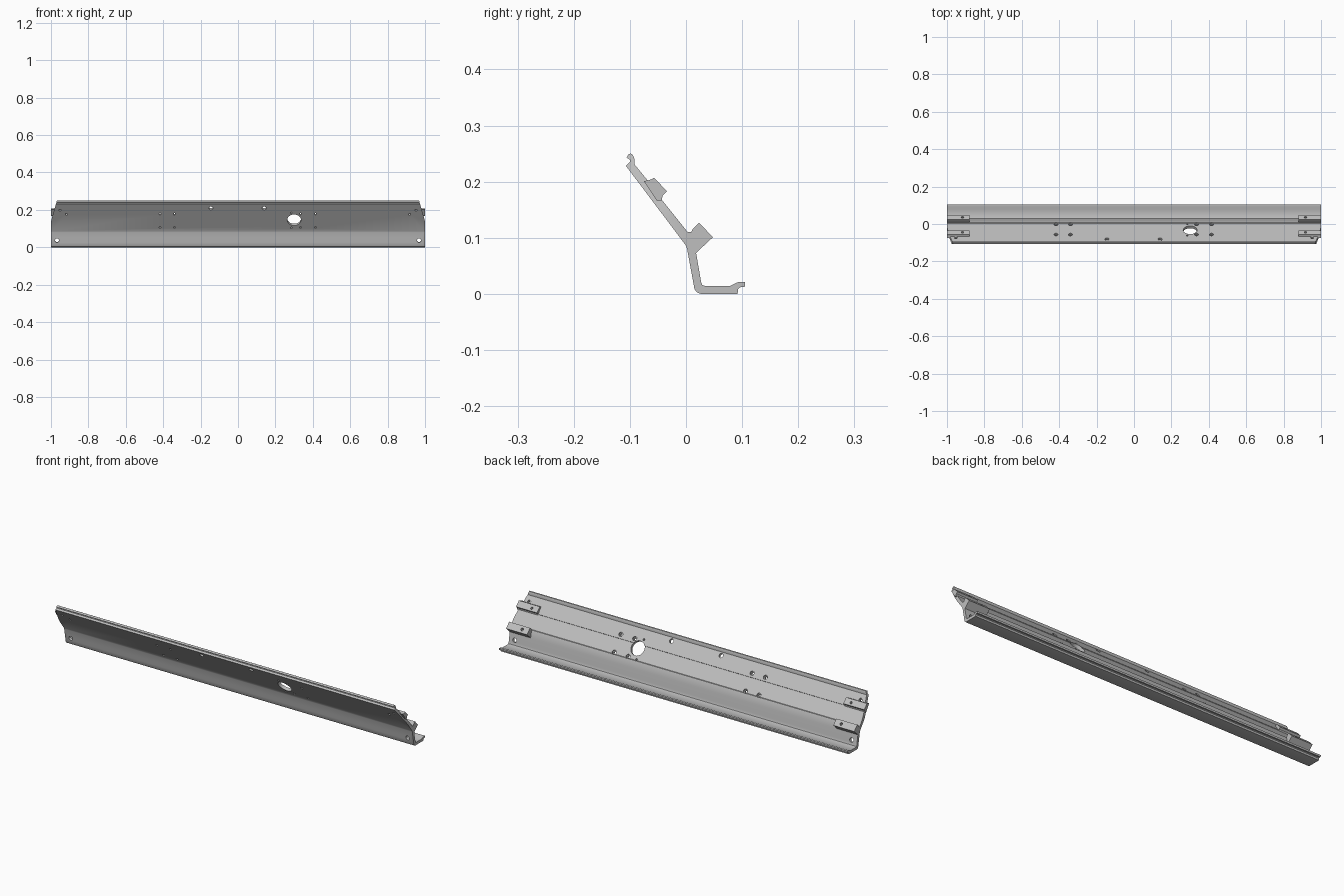
import bpy, bmesh
from mathutils import Vector, Matrix

if "Cube" in bpy.data.objects:
    bpy.data.objects.remove(bpy.data.objects["Cube"])

metal = bpy.data.materials.new("brushed_grey")
metal.use_nodes = True
grey = (0.52, 0.52, 0.52, 1)
metal.diffuse_color = grey
metal.node_tree.nodes["Principled BSDF"].inputs["Base Color"].default_value = grey


def make_object(name, bm):
    bmesh.ops.recalc_face_normals(bm, faces=bm.faces)
    mesh = bpy.data.meshes.new(name)
    bm.to_mesh(mesh)
    bm.free()
    mesh.materials.append(metal)
    obj = bpy.data.objects.new(name, mesh)
    bpy.context.collection.objects.link(obj)
    return obj


def prism(bm, points, offset):
    """Extrude a closed outline of 3D points along an offset."""
    face = bm.faces.new([bm.verts.new(p) for p in points])
    ext = bmesh.ops.extrude_face_region(bm, geom=[face])["geom"]
    bmesh.ops.translate(bm, vec=offset, verts=[v for v in ext if isinstance(v, bmesh.types.BMVert)])


def extrude_x(name, profile, x0, x1):
    bm = bmesh.new()
    prism(bm, [(x0, y, z) for y, z in profile], (x1 - x0, 0, 0))
    return make_object(name, bm)


def drill(bm, center, axis, radius, depth):
    turn = Vector(axis).to_track_quat("Z", "Y").to_matrix().to_4x4()
    bmesh.ops.create_cone(bm, cap_ends=True, segments=24, radius1=radius, radius2=radius,
                          depth=depth, matrix=Matrix.Translation(center) @ turn)


def cut(obj, cutter):
    cutter.hide_render = True
    mod = obj.modifiers.new("cut", "BOOLEAN")
    mod.operation, mod.solver, mod.object = "DIFFERENCE", "EXACT", cutter
    bpy.ops.object.select_all(action="DESELECT")
    bpy.context.view_layer.objects.active = obj
    obj.select_set(True)
    bpy.ops.object.modifier_apply(modifier=mod.name)


# Directions across the sloped plate and the leg
PLATE = Vector((0, 0.798, 0.603))
LEG = Vector((0, 0.98, 0.196))


def on_plate(x, z):
    """Point on the middle of the plate thickness."""
    return Vector((x, 0.006 - (z - 0.09) * 0.756, z))


# Rail: foot with lip, leg, sloped plate and hooked top edge
rail_profile = [
    (0.026, 0), (0.092, 0), (0.093, 0.009), (0.097, 0.012), (0.104, 0.012),
    (0.105, 0.014), (0.105, 0.021), (0.093, 0.021), (0.078, 0.014),
    (0.034, 0.014), (0.029, 0.016), (0.027, 0.021), (0.018, 0.073),
    (0.011, 0.107), (0.009, 0.11), (0.003, 0.11), (-0.045, 0.170),
    (-0.0435, 0.172), (-0.092, 0.231), (-0.092, 0.241), (-0.095, 0.248),
    (-0.099, 0.25), (-0.103, 0.248), (-0.106, 0.243), (-0.1, 0.239),
    (-0.1, 0.235), (-0.107, 0.228), (0, 0.086), (0.002, 0.08),
    (0.015, 0.009), (0.019, 0.003)]
rail = extrude_x("rail", rail_profile, -1, 1)

# Tapered upper corners
bm = bmesh.new()
corner = [(1.01, 0.125), (1, 0.135), (0.995, 0.158), (0.985, 0.192), (0.965, 0.26), (1.1, 0.26), (1.1, 0.125)]
for side in (-1, 1):
    prism(bm, [(side * x, -0.3, z) for x, z in corner], (0, 0.6, 0))
corner_cutter = make_object("corner_cutter", bm)

# Bores through the plate and leg, with wider recesses on the inner face
bores, recesses = bmesh.new(), bmesh.new()


def plate_hole(x, z, radius, recess=0):
    drill(bores, on_plate(x, z), PLATE, radius, 0.16)
    if recess:
        drill(recesses, on_plate(x, z) + PLATE * 0.012, PLATE, recess, 0.02)


for x in (-0.417, -0.34, 0.334, 0.414):
    for z in (0.11, 0.182):
        plate_hole(x, z, 0.006, 0.011)
for x in (-0.145, 0.14):
    plate_hole(x, 0.213, 0.011)
for z in (0.108, 0.188):
    plate_hole(0.285, z, 0.005)
plate_hole(0.3, 0.15, 0.037)
for side in (-1, 1):
    plate_hole(side * 0.952, 0.202, 0.006, 0.009)
    plate_hole(side * 0.917, 0.18, 0.006)
    drill(bores, (side * 0.968, 0.017, 0.038), LEG, 0.011, 0.06)
bore_cutter = make_object("bore_cutter", bores)
recess_cutter = make_object("recess_cutter", recesses)

# Blind screw holes for the lower blocks
bm = bmesh.new()
for side in (-1, 1):
    drill(bm, (side * 0.917, 0.036, 0.114), (0, 1, 1), 0.007, 0.03)
screw_cutter = make_object("screw_cutter", bm)

for cutter in (corner_cutter, bore_cutter, recess_cutter):
    cut(rail, cutter)

# Mounting blocks at both ends
upper_profile = [(-0.075, 0.201), (-0.068, 0.202), (-0.062, 0.204), (-0.057, 0.207),
                 (-0.034, 0.183), (-0.042, 0.175), (-0.043, 0.166), (-0.052, 0.166)]
lower_profile = [(0.002, 0.108), (0.009, 0.11), (0.013, 0.117), (0.023, 0.127),
                 (0.048, 0.101), (0.018, 0.073), (0.012, 0.073), (0.005, 0.09)]
parts = [rail]
for side, word in ((1, "left"), (-1, "right")):
    upper = extrude_x("upper_block_" + word, upper_profile, side * 0.88, side)
    cut(upper, bore_cutter)
    lower = extrude_x("lower_block_" + word, lower_profile, side * 0.88, side)
    cut(lower, screw_cutter)
    parts += [upper, lower]

for cutter in (corner_cutter, bore_cutter, recess_cutter, screw_cutter):
    bpy.data.objects.remove(cutter)

# Smooth the rounded bores, keep the folds sharp
bpy.ops.object.select_all(action="DESELECT")
for obj in parts:
    obj.select_set(True)
bpy.context.view_layer.objects.active = rail
bpy.ops.object.shade_smooth_by_angle(angle=0.45)
